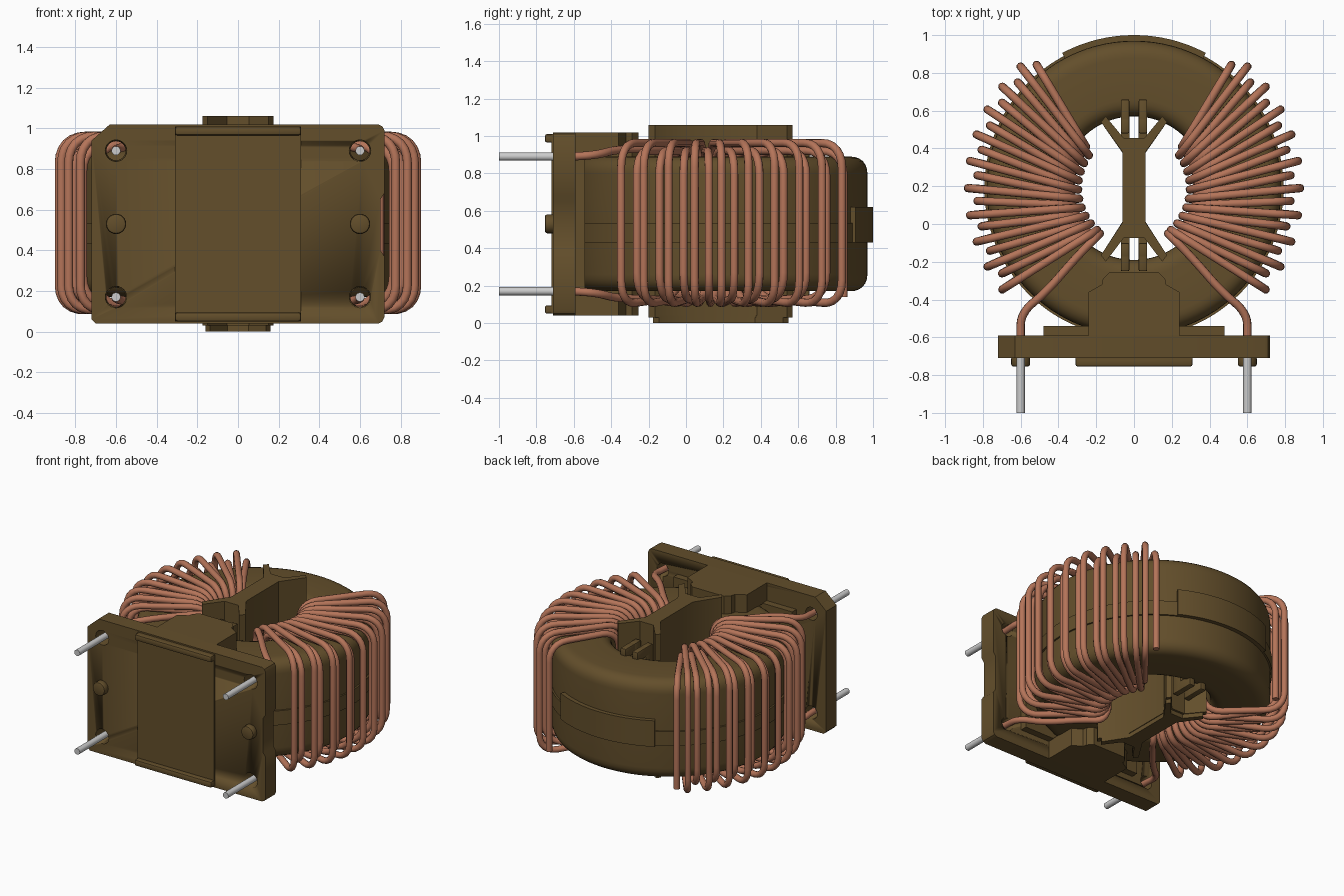
import bpy, bmesh
from math import sin, cos, radians, pi
from mathutils import Vector, Matrix

if "Cube" in bpy.data.objects:
    bpy.data.objects.remove(bpy.data.objects["Cube"])

CY, CZ = 0.19, 0.53        # ring centre
WIRE = 0.022


def material(name, col):
    m = bpy.data.materials.new(name)
    m.diffuse_color = (*col, 1)
    m.use_nodes = True
    m.node_tree.nodes["Principled BSDF"].inputs["Base Color"].default_value = m.diffuse_color
    return m


BROWN = material("brown_plastic", (0.125, 0.077, 0.024))
COPPER = material("copper", (0.46, 0.175, 0.10))


def activate(ob):
    bpy.ops.object.select_all(action='DESELECT')
    ob.select_set(True)
    bpy.context.view_layer.objects.active = ob


def finish(name, bm, mat=BROWN, bevel=0):
    bmesh.ops.recalc_face_normals(bm, faces=bm.faces[:])
    me = bpy.data.meshes.new(name)
    bm.to_mesh(me)
    bm.free()
    ob = bpy.data.objects.new(name, me)
    bpy.context.collection.objects.link(ob)
    if mat:
        me.materials.append(mat)
    activate(ob)
    if bevel:
        b = ob.modifiers.new("bevel", 'BEVEL')
        b.width, b.segments = bevel, 2
        bpy.ops.object.modifier_apply(modifier="bevel")
    bpy.ops.object.shade_smooth_by_angle(angle=radians(35))
    return ob


def fillet(pts, r, closed=False, n=6):
    """Round the corners of a polyline."""
    pts = [Vector(p) for p in pts]
    out, N = [], len(pts)
    for i, p in enumerate(pts):
        if not closed and i in (0, N - 1):
            out.append(p)
            continue
        a, b = pts[i - 1] - p, pts[(i + 1) % N] - p
        a = p + a.normalized() * min(r, a.length * 0.48)
        b = p + b.normalized() * min(r, b.length * 0.48)
        for k in range(n + 1):
            t = k / n
            w = 0.83   # rational weight keeps the arc close to circular
            d = (1 - t) ** 2 + 2 * w * t * (1 - t) + t * t
            out.append((a * (1 - t) ** 2 + p * (2 * w * t * (1 - t)) + b * t * t) / d)
    return out


def prism(name, pts, axis, lo, hi, bevel=0):
    """Extrude a 2D outline along y (outline in xz) or z (outline in xy)."""
    bm = bmesh.new()
    put = (lambda p, h: (p[0], h, p[1])) if axis == 'y' else (lambda p, h: (p[0], p[1], h))
    f = bm.faces.new([bm.verts.new(put(p, lo)) for p in pts])
    ext = bmesh.ops.extrude_face_region(bm, geom=[f])
    d = Vector((0, hi - lo, 0)) if axis == 'y' else Vector((0, 0, hi - lo))
    bmesh.ops.translate(bm, vec=d, verts=[v for v in ext['geom'] if isinstance(v, bmesh.types.BMVert)])
    return finish(name, bm, bevel=bevel)


def box(name, x0, x1, y0, y1, z0, z1, bevel=0):
    return prism(name, [(x0, y0), (x1, y0), (x1, y1), (x0, y1)], 'z', z0, z1, bevel)


def lathe(name, prof, a0=0, a1=360, steps=96):
    """Revolve an (r, z) profile about the ring axis."""
    bm = bmesh.new()
    full = a1 - a0 == 360
    rings = []
    for i in range(steps if full else steps + 1):
        a = radians(a0 + (a1 - a0) * i / steps)
        rings.append([bm.verts.new((r * cos(a), CY + r * sin(a), z)) for r, z in prof])
    n = len(prof)
    for i in range(steps):
        A, B = rings[i], rings[(i + 1) % len(rings)]
        for j in range(n):
            bm.faces.new((A[j], A[(j + 1) % n], B[(j + 1) % n], B[j]))
    if not full:
        bm.faces.new(rings[0])
        bm.faces.new(rings[-1])
    return finish(name, bm)


def rod(name, x, z, y0, y1, r, mat=None, bevel=0, r2=None):
    bm = bmesh.new()
    bmesh.ops.create_cone(bm, cap_ends=True, segments=24, radius1=r2 or r, radius2=r, depth=y1 - y0,
                          matrix=Matrix.Translation((x, (y0 + y1) / 2, z)) @ Matrix.Rotation(-pi / 2, 4, 'X'))
    return finish(name, bm, mat, bevel)


def wire(name, pts):
    cu = bpy.data.curves.new(name, 'CURVE')
    cu.dimensions = '3D'
    cu.bevel_depth, cu.bevel_resolution, cu.use_fill_caps = WIRE, 3, True
    s = cu.splines.new('POLY')
    s.points.add(len(pts) - 1)
    for q, p in zip(s.points, pts):
        q.co = (*p, 1)
    ob = bpy.data.objects.new(name, cu)
    bpy.context.collection.objects.link(ob)
    cu.materials.append(COPPER)
    activate(ob)
    bpy.ops.object.convert(target='MESH')


# Toroid case with overlapping seam band
lathe("core_case", fillet([(0.38, 0.17), (0.78, 0.17), (0.78, 0.89), (0.38, 0.89)], 0.09, True))
lathe("seam_band", [(0.74, 0.43), (0.792, 0.43), (0.792, 0.535), (0.74, 0.535)])
lathe("seam_tab", [(0.74, 0.43), (0.81, 0.43), (0.81, 0.62), (0.74, 0.62)], 62, 118, 32)

# Windings: two alternating layers, leads run to the pins
for s, side in ((1, "right"), (-1, "left")):
    def polar(r, deg, z):
        a = radians(deg)
        return (s * r * cos(a), CY + r * sin(a), z)

    def lead(m):
        z = lambda h: CZ + m * h
        return [(s * 0.30, -0.17, z(0.40)), (s * 0.47, -0.365, z(0.40)),
                (s * 0.60, -0.47, z(0.37)), (s * 0.60, -0.60, z(0.36)), (s * 0.60, -0.68, z(0.36))]

    path = []
    turns = 20
    for k in range(turns):
        a = 51.7 - 4.7 * k
        big = k % 2
        ro, ri, h = (0.88, 0.295, 0.432) if big else (0.832, 0.335, 0.39)
        path += [polar(ro, a, CZ - h), polar(ro, a, CZ + h),
                 polar(ri, a - 11, CZ + h), polar(ri, a - 11, CZ - h)]
    wire("winding_" + side, fillet(path + lead(-1), 0.13))
    wire("upper_lead_" + side,
         fillet([polar(0.30, -53, 0.2), polar(0.30, -53, 0.93)] + lead(1), 0.10))

# Base plate with chamfered corner, side notch and pin holes
plate = prism("base_plate", [(-0.70, 0.04), (0.69, 0.04), (0.71, 0.05), (0.72, 0.07), (0.72, 0.37),
                             (0.70, 0.40), (0.70, 0.65), (0.72, 0.68), (0.72, 0.99), (0.71, 1.01),
                             (0.69, 1.02), (-0.63, 1.02), (-0.72, 0.94), (-0.72, 0.06)], 'y', -0.71, -0.59)
for x in (-0.6, 0.6):
    for z in (0.17, 0.89):
        cutter = rod("hole_cutter", x, z, -0.75, -0.55, 0.045, r2=0.055)
        cutter.hide_render = True
        mod = plate.modifiers.new("hole", 'BOOLEAN')
        mod.operation, mod.object, mod.solver = 'DIFFERENCE', cutter, 'EXACT'
        activate(plate)
        bpy.ops.object.modifier_apply(modifier="hole")
        bpy.data.objects.remove(cutter)
        rod("pin", x, z, -1.0, -0.62, WIRE)
    rod("standoff_bump", x, 0.53, -0.755, -0.70, 0.05, BROWN, 0.012)

# Front panel and its raised rims
box("front_panel", -0.31, 0.31, -0.718, -0.70, 0.05, 1.01)
for z in (0.05, 0.965):
    box("panel_rim", -0.31, 0.31, -0.755, -0.70, z, z + 0.045, 0.012)

# Cradle and the two clamping lugs
box("cradle", -0.48, 0.48, -0.60, -0.54, 0.17, 0.89)
lug = [(0.24, -0.60), (0.24, -0.36), (0.17, -0.32), (0.165, -0.29), (0.13, -0.255)]
lug += [(-x, y) for x, y in reversed(lug)]
prism("upper_lug", lug, 'z', 0.885, 1.02)
prism("lower_lug", lug, 'z', 0.04, 0.175)

# Central divider with forked ends
half = [(0.06, 0.01), (0.06, 0.38), (0.175, 0.54), (0.15, 0.57), (0.055, 0.455)]
fork = half[:]
fork = [(0.055, -0.075), (0.15, -0.20), (0.175, -0.165)] + fork
fork += [(-x, y) for x, y in reversed(fork)]
prism("divider", fork, 'z', 0.03, 1.06)
foot = [(x * 0.92, CY + (y - CY) * 0.94) for x, y in fork]
prism("divider_foot", foot, 'z', 0.0, 0.04)

# Snap prongs hooking over the ring at both ends of the divider
for sx in (-1, 1):
    x0, x1 = sorted((sx * 0.025, sx * 0.07))
    for end, y0, y1, tip in (("back", 0.48, 0.56, 0.66), ("front", -0.18, -0.10, -0.25)):
        box("prong_" + end, x0, x1, y0, y1, 0.12, 0.94, 0.008)
        for z in (0.12, 0.87):
            box("prong_hook_" + end, x0, x1, min(y0, tip), max(y1, tip), z, z + 0.07, 0.008)
    for y0, y1 in ((0.44, 0.49), (-0.11, -0.06)):
        box("prong_root", x0, x1, y0, y1, 0.3, 0.76)
